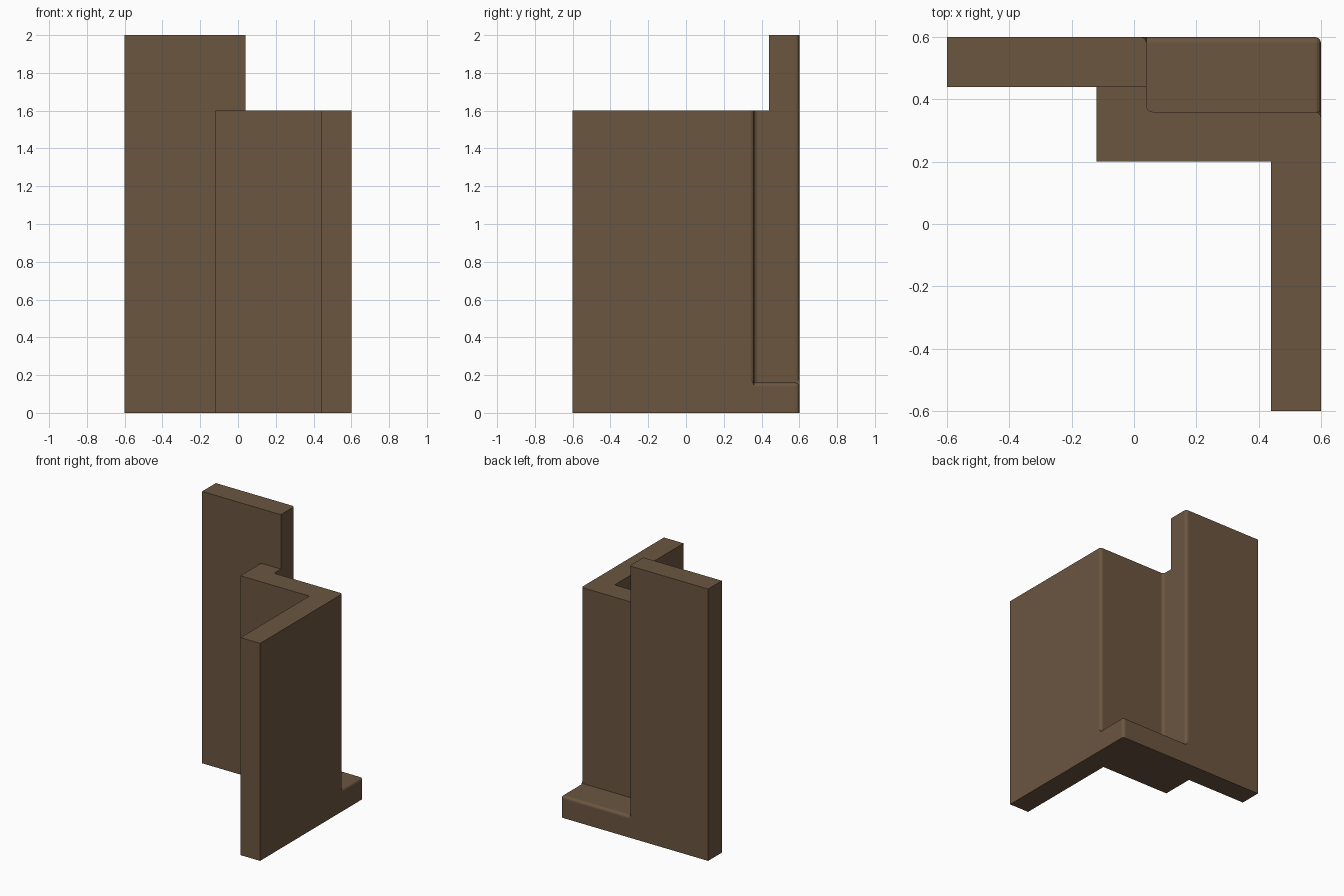
import bpy, bmesh
from itertools import product

if "Cube" in bpy.data.objects:
    bpy.data.objects.remove(bpy.data.objects["Cube"])

# grid planes that the corner piece is divided on
XS = [-0.6, -0.12, 0.04, 0.44, 0.6]
YS = [-0.6, 0.2, 0.36, 0.44, 0.6]
ZS = [0.0, 0.16, 1.6, 2.0]


def solid(i, j, k):
    """True where the grid cell belongs to the piece."""
    if not (0 <= i < 4 and 0 <= j < 4 and 0 <= k < 3):
        return False
    x, y, z = [(p[n] + p[n + 1]) / 2 for p, n in ((XS, i), (YS, j), (ZS, k))]
    if x > 0.04 and y > 0.36 and z > 0.16:       # open back corner
        return False
    tall_panel = x < 0.04 and y > 0.44
    middle_post = x > -0.12 and y > 0.2 and z < 1.6
    side_panel = x > 0.44 and z < 1.6
    return tall_panel or middle_post or side_panel


# outer skin of the solid cells
bm = bmesh.new()
verts = {}


def vert(n):
    if n not in verts:
        verts[n] = bm.verts.new((XS[n[0]], YS[n[1]], ZS[n[2]]))
    return verts[n]


for cell in product(range(4), range(4), range(3)):
    if not solid(*cell):
        continue
    for axis, side in product(range(3), (0, 1)):
        neighbour = list(cell)
        neighbour[axis] += 1 if side else -1
        if solid(*neighbour):
            continue
        u, v = (axis + 1) % 3, (axis + 2) % 3
        loop = []
        for a, b in ((0, 0), (1, 0), (1, 1), (0, 1)):
            n = list(cell)
            n[axis] += side
            n[u] += a
            n[v] += b
            loop.append(vert(tuple(n)))
        bm.faces.new(loop if side else loop[::-1])
bmesh.ops.dissolve_limit(bm, angle_limit=0.01, verts=bm.verts[:], edges=bm.edges[:])


# rounded edges around the open back corner
def rounded(e):
    a, b = e.verts[0].co, e.verts[1].co
    m = (a + b) / 2

    def on(axis, value):
        return abs(a[axis] - value) < 1e-4 and abs(b[axis] - value) < 1e-4

    if on(2, 0.16):                              # rim of the low ledge
        return on(1, 0.6) or on(0, 0.6)
    if on(0, 0.6) and on(1, 0.6):                # ledge corner
        return True
    return m.z > 0.16 and ((on(0, 0.6) and on(1, 0.36)) or
                           (on(0, 0.04) and (on(1, 0.36) or on(1, 0.6))))


bmesh.ops.bevel(bm, geom=[e for e in bm.edges if rounded(e)], offset=0.02,
                offset_type='OFFSET', segments=4, profile=0.5, affect='EDGES')
bmesh.ops.recalc_face_normals(bm, faces=bm.faces[:])

mesh = bpy.data.meshes.new("corner_post")
bm.to_mesh(mesh)
bm.free()
mat = bpy.data.materials.new("dark brown wood")
mat.diffuse_color = (0.147, 0.093, 0.051, 1)
mat.use_nodes = True
mat.node_tree.nodes["Principled BSDF"].inputs["Base Color"].default_value = mat.diffuse_color
mesh.materials.append(mat)
bpy.context.collection.objects.link(bpy.data.objects.new("corner_post", mesh))
